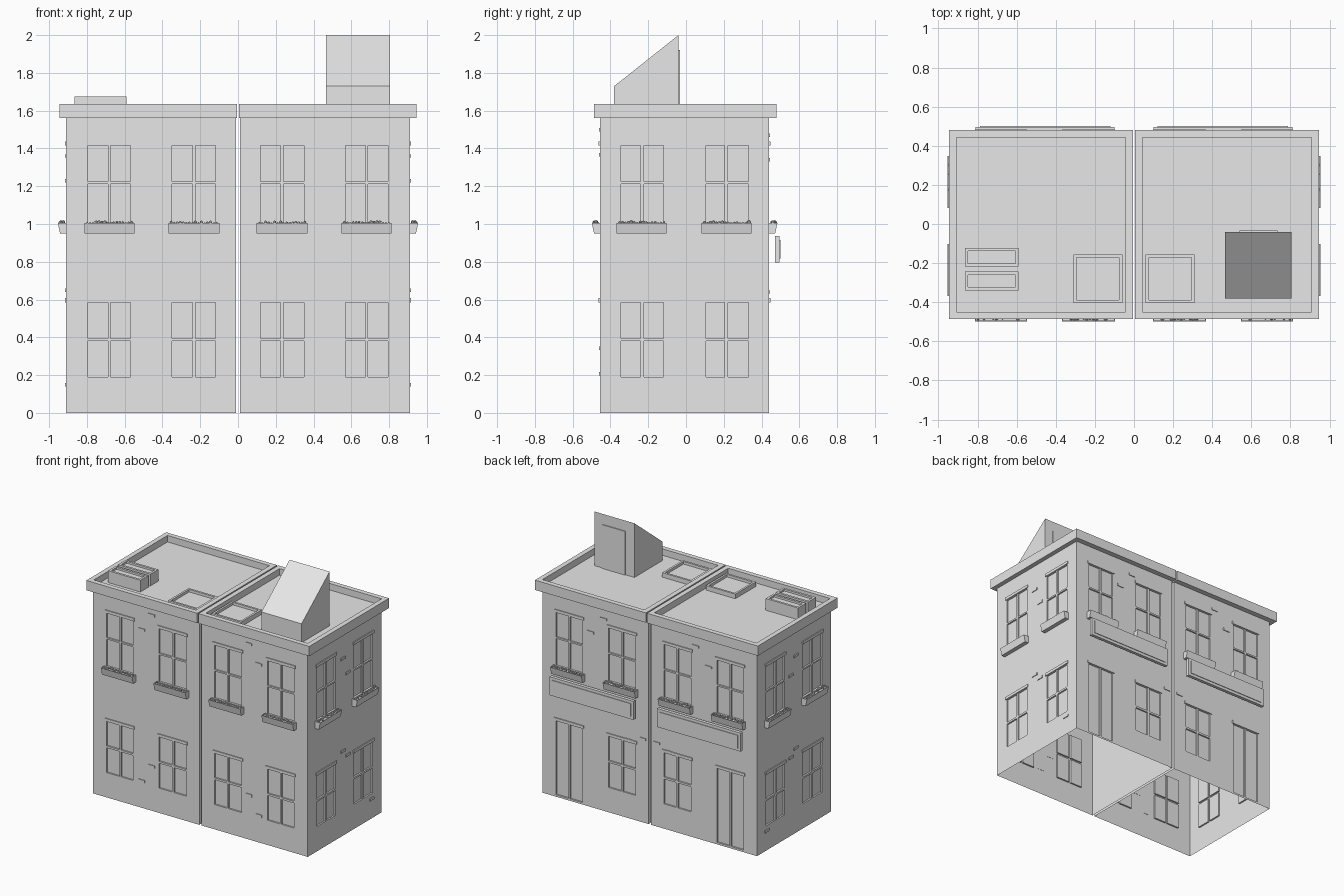
import bpy, bmesh, random
from mathutils import Vector, Matrix

random.seed(4)
if "Cube" in bpy.data.objects:
    bpy.data.objects.remove(bpy.data.objects["Cube"])

grey = bpy.data.materials.new("plain grey")
grey.use_nodes = True
grey.diffuse_color = (0.8, 0.8, 0.8, 1)
grey.node_tree.nodes["Principled BSDF"].inputs["Base Color"].default_value = (0.8, 0.8, 0.8, 1)

# Wall frames: u runs along the wall, o outward from it, z up
FRAMES = {
    "front": lambda u, o, z: Vector((u, -0.455 - o, z)),
    "back": lambda u, o, z: Vector((u, 0.44 + o, z)),
    "side": lambda u, o, z: Vector((0.91 + o, u, z)),
    "inner": lambda u, o, z: Vector((0.01 - o, u, z)),
    "world": lambda x, y, z: Vector((x, y, z)),
}


def finish(bm, name, mirror=True):
    mesh = bpy.data.meshes.new(name)
    bm.to_mesh(mesh)
    bm.free()
    mesh.materials.append(grey)
    ob = bpy.data.objects.new(name, mesh)
    bpy.context.scene.collection.objects.link(ob)
    if mirror:
        ob.modifiers.new("Mirror", 'MIRROR')
    return ob


def add_box(bm, us, os, zs, frame="world", taper=0.0):
    """Box in a wall frame; taper pulls the lower outer edge inward."""
    at = FRAMES[frame]
    grid = [[[bm.verts.new(at(u, o - (taper if (i, k) == (1, 0) else 0), z))
              for k, z in enumerate(zs)] for i, o in enumerate(os)] for u in us]
    faces = []
    for a in (0, 1):
        faces.append([grid[a][0][0], grid[a][0][1], grid[a][1][1], grid[a][1][0]])
        faces.append([grid[0][a][0], grid[0][a][1], grid[1][a][1], grid[1][a][0]])
        faces.append([grid[0][0][a], grid[0][1][a], grid[1][1][a], grid[1][0][a]])
    made = [bm.faces.new(f) for f in faces]
    bmesh.ops.recalc_face_normals(bm, faces=made)
    return made


def sink(bm, faces, rim, depth):
    """Inset the upward face of a box, then push its middle down."""
    top = max(faces, key=lambda f: f.normal.z)
    bmesh.ops.inset_individual(bm, faces=[top], thickness=rim, depth=0)
    bmesh.ops.inset_individual(bm, faces=[top], thickness=0, depth=-depth)


# Pane spans: two windows of two columns, two rows per storey
COLS_X = [(0.12, 0.225), (0.24, 0.35), (0.57, 0.675), (0.688, 0.795)]
COLS_Y = [(-0.345, -0.24), (-0.222, -0.12), (0.105, 0.205), (0.222, 0.33)]
LOW = [(0.19, 0.38), (0.395, 0.585)]
HIGH = [(1.005, 1.212), (1.224, 1.415)]
RECESS = 0.012


def wall(name, frame, ends, cols, door=False):
    holes = []
    for n, c in enumerate(cols):
        low = [(0.015, 0.585)] if door and n > 1 else LOW
        holes += [(c, r) for r in low + HIGH]
    us = sorted(set(list(ends) + [u for c, r in holes for u in c]))
    at = FRAMES[frame]
    out = at(0, 1, 0) - at(0, 0, 0)
    bm = bmesh.new()
    # each column strip gets its own row heights so every pane is one face
    for u0, u1 in zip(us, us[1:]):
        rows = [r for c, r in holes if c == (u0, u1)]
        zs = sorted([0, 1.57] + [z for r in rows for z in r])
        for z0, z1 in zip(zs, zs[1:]):
            f = bm.faces.new([bm.verts.new(at(u, 0, z)) for u, z in
                              ((u0, z0), (u1, z0), (u1, z1), (u0, z1))])
            f.normal_update()
            if f.normal.dot(out) < 0:
                f.normal_flip()
            if (z0, z1) in rows:
                bmesh.ops.inset_individual(bm, faces=[f], thickness=0, depth=-RECESS)
    bmesh.ops.remove_doubles(bm, verts=bm.verts, dist=0.0001)
    finish(bm, name)


wall("front_wall", "front", (0.01, 0.91), COLS_X)
wall("back_wall", "back", (0.01, 0.91), COLS_X, door=True)
wall("side_wall", "side", (-0.455, 0.44), COLS_Y)
wall("party_wall", "inner", (-0.455, 0.44), [])

# Lintels and flower boxes on every window
for frame, cols in (("front", COLS_X), ("back", COLS_X), ("side", COLS_Y)):
    lintels, boxes, plants = bmesh.new(), bmesh.new(), bmesh.new()
    for n in (0, 2):
        u0, u1 = cols[n][0], cols[n + 1][1]
        for z in (LOW[1][1], HIGH[1][1]):
            add_box(lintels, (u0 - 0.012, u1 + 0.012), (-0.002, 0.007), (z, z + 0.022), frame)
        span = (u0 - 0.022, u1 + 0.018)
        planter = add_box(boxes, span, (0, 0.044), (0.95, 1.005), frame, taper=0.012)
        sink(boxes, planter, 0.006, 0.008)
        for i in range(16):
            u = span[0] + 0.015 + (span[1] - span[0] - 0.03) * i / 15
            spot = FRAMES[frame](u, random.uniform(0.014, 0.032), random.uniform(1.0, 1.011))
            bmesh.ops.create_icosphere(plants, subdivisions=1, radius=random.uniform(0.007, 0.011),
                                       matrix=Matrix.Translation(spot))
    finish(lintels, frame + "_lintels")
    finish(boxes, frame + "_flower_boxes")
    finish(plants, frame + "_plants")

# Loose bricks standing slightly proud of the walls
BRICKS = {
    "front": [(0.412, 1.5), (0.497, 1.367), (0.412, 0.342), (0.497, 0.208)],
    "back": [(0.39, 1.47), (0.5, 1.34), (0.06, 0.64), (0.17, 0.6)],
    "side": [(-0.03, 1.36), (0.03, 1.23), (-0.03, 0.65), (0.03, 0.6), (0.32, 0.15)],
}
for frame, spots in BRICKS.items():
    bm = bmesh.new()
    for u, z in spots:
        add_box(bm, (u - 0.027, u + 0.027), (-0.002, 0.006), (z - 0.009, z + 0.009), frame)
    finish(bm, frame + "_bricks")

# Shop sign boards hung in front of the back wall
bm = bmesh.new()
add_box(bm, (0.1, 0.81), (0.03, 0.055), (0.795, 0.937), "back")
board = max(bm.faces, key=lambda f: f.normal.y)
bmesh.ops.inset_individual(bm, faces=[board], thickness=0.03, depth=0)
bmesh.ops.inset_individual(bm, faces=[board], thickness=0, depth=0.005)
finish(bm, "sign_boards")

# Cornice with sunken flat roof
bm = bmesh.new()
slab = add_box(bm, (0.005, 0.945), (-0.487, 0.48), (1.56, 1.635))
sink(bm, slab, 0.053, 0.05)
finish(bm, "cornice_and_roof")

# Skylights
bm = bmesh.new()
sink(bm, add_box(bm, (0.06, 0.31), (-0.405, -0.155), (1.58, 1.62)), 0.022, 0.02)
finish(bm, "skylights")

# Roof vents on one building only
bm = bmesh.new()
for y in (-0.292, -0.17):
    sink(bm, add_box(bm, (-0.865, -0.59), (y - 0.048, y + 0.048), (1.58, 1.675)), 0.024, 0.015)
finish(bm, "roof_vents", mirror=False)

# Stair hut with sloping roof and a rear door
bm = bmesh.new()
add_box(bm, (0.465, 0.805), (-0.38, -0.04), (1.58, 2.0))
for v in bm.verts:
    if v.co.z > 1.9 and v.co.y < -0.2:
        v.co.z = 1.73
finish(bm, "stair_hut", mirror=False)
bm = bmesh.new()
add_box(bm, (0.54, 0.735), (-0.041, -0.033), (1.585, 1.92))
finish(bm, "stair_hut_door", mirror=False)
